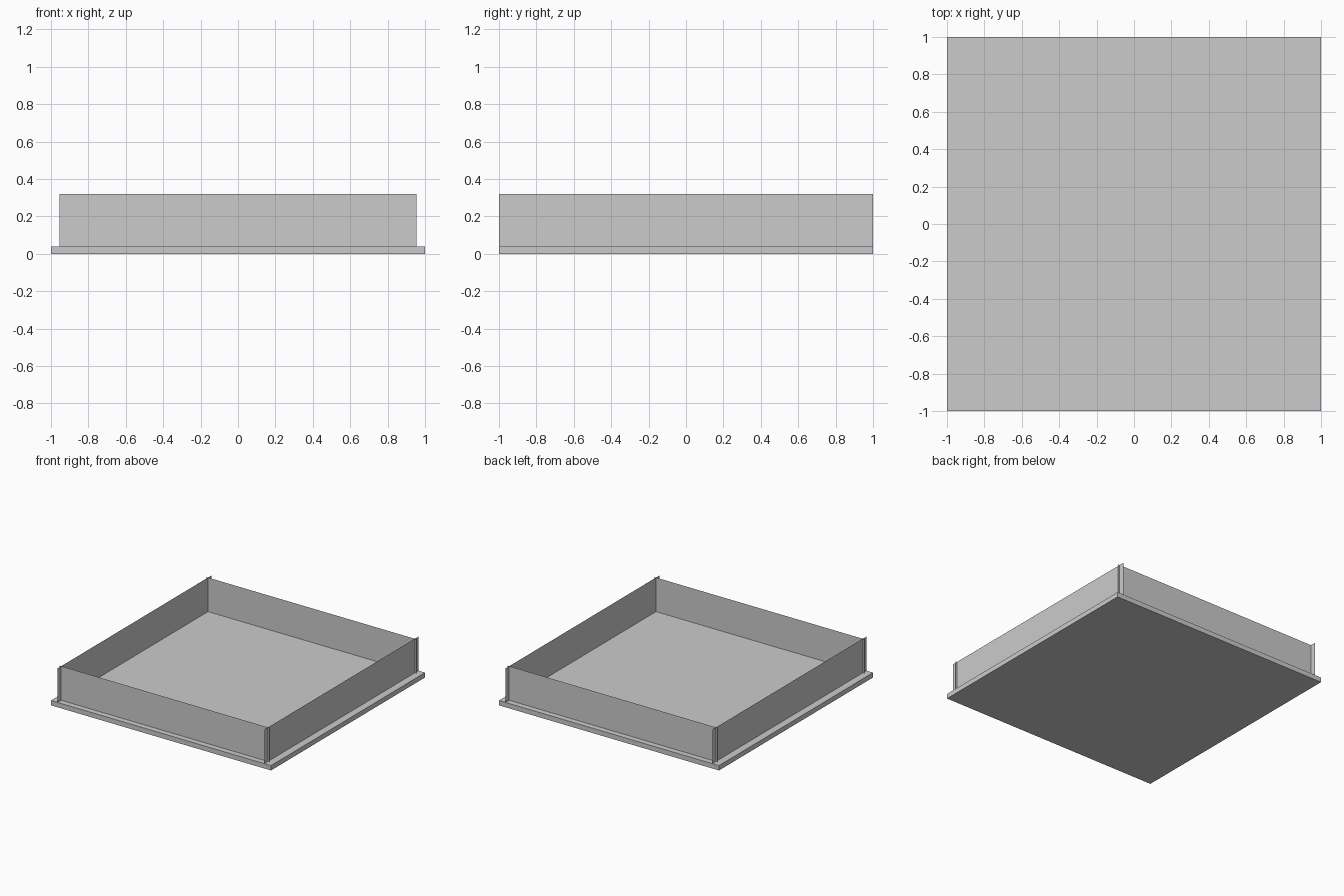
import bpy, bmesh
from mathutils import Vector

if "Cube" in bpy.data.objects:
    bpy.data.objects.remove(bpy.data.objects["Cube"])


def make_object(name, bm):
    mesh = bpy.data.meshes.new(name)
    bm.to_mesh(mesh)
    bm.free()
    obj = bpy.data.objects.new(name, mesh)
    bpy.context.collection.objects.link(obj)
    return obj


def sheet(name, corner, u, v):
    """Single flat rectangle spanned by two edge vectors."""
    c, u, v = Vector(corner), Vector(u), Vector(v)
    bm = bmesh.new()
    bm.faces.new([bm.verts.new(p) for p in (c, c + u, c + u + v, c + v)])
    return make_object(name, bm)


BASE_TOP, WALL_TOP = 0.04, 0.32
RISE = (0, 0, WALL_TOP - BASE_TOP)

# Base slab
bm = bmesh.new()
bmesh.ops.create_cube(bm, size=1)
bmesh.ops.scale(bm, vec=(2, 2, BASE_TOP), verts=bm.verts)
bmesh.ops.translate(bm, vec=(0, 0, BASE_TOP / 2), verts=bm.verts)
make_object("base_slab", bm)

# Paper-thin side walls, full depth of the slab
for name, x in (("left_wall", -0.94), ("right_wall", 0.94)):
    sheet(name, (x, -1, BASE_TOP), (0, 2, 0), RISE)

# Front and back walls, crossing slightly past the side walls
for name, y in (("front_wall", -0.953), ("back_wall", 0.953)):
    sheet(name, (-0.955, y, BASE_TOP), (1.91, 0, 0), RISE)

# Flat strip lying on the floor
sheet("floor_strip", (-0.61, -0.06, BASE_TOP + 0.001), (0.8, 0, 0), (0, 0.125, 0))
